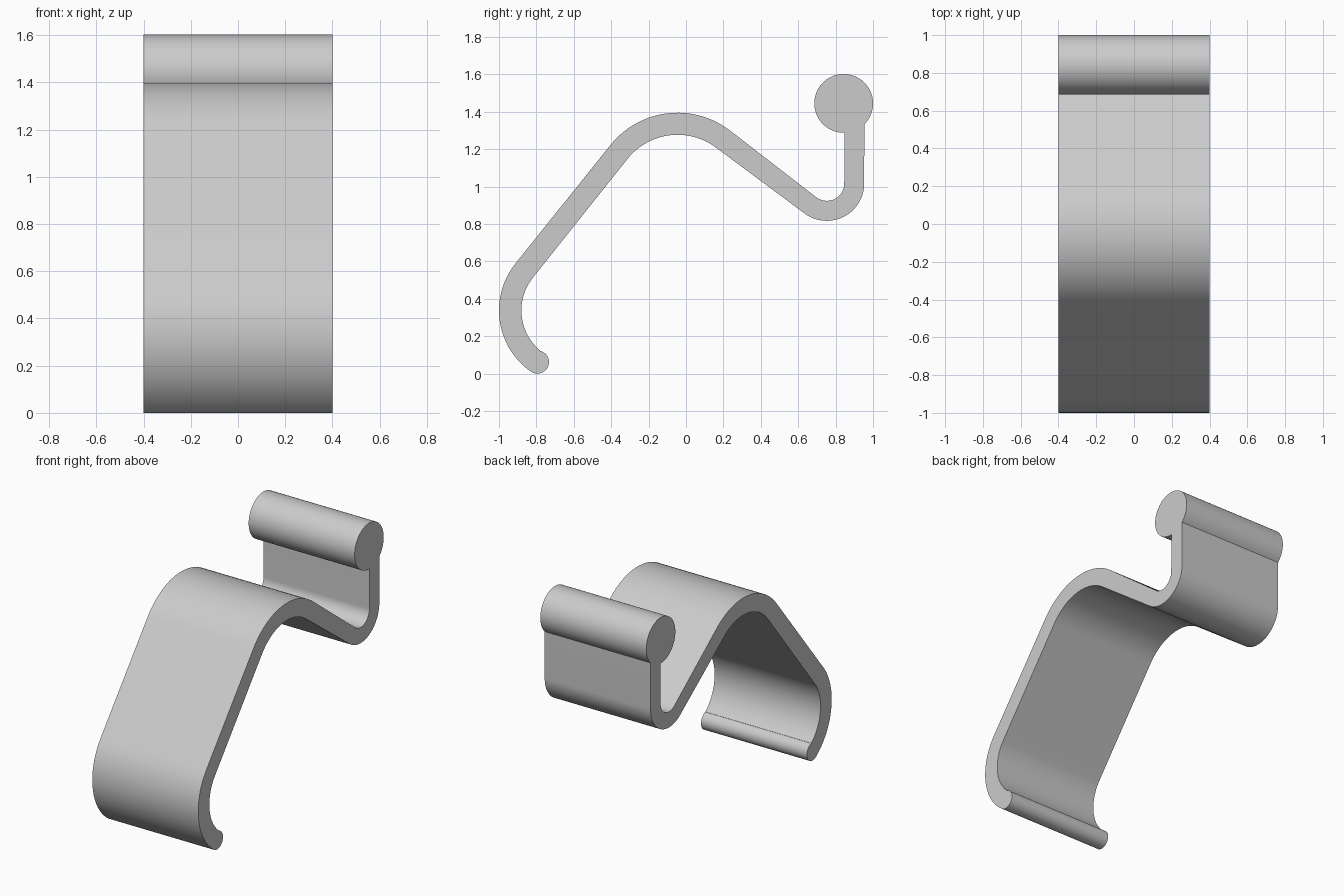
import bpy
import bmesh
from math import cos, sin, radians

cube = bpy.data.objects.get("Cube")
if cube:
    bpy.data.objects.remove(cube, do_unlink=True)

WIDTH = 0.8
LEG = 141.5    # normal direction of the sloping leg
RAMP = 52.7    # normal direction of the rear ramp

grey = bpy.data.materials.new("light grey")
grey.use_nodes = True
grey.diffuse_color = (0.6, 0.6, 0.6, 1)
grey.node_tree.nodes["Principled BSDF"].inputs["Base Color"].default_value = (0.6, 0.6, 0.6, 1)


def arc(centre, radius, start, end):
    """Points in the (y, z) plane along an arc, angles in degrees."""
    steps = max(8, int(abs(end - start) / 4))
    angles = [radians(start + (end - start) * i / steps) for i in range(steps + 1)]
    return [(centre[0] + radius * cos(a), centre[1] + radius * sin(a)) for a in angles]


hook, crest, trough = (-0.6, 0.338), (-0.045, 0.935), (0.753, 1.017)
bulb, tip = (0.843, 1.445), (-0.795, 0.062)

# Closed outline of the bent strip: arcs joined by straight runs
outline = (
    arc(hook, 0.4, 235, LEG)                 # outside of lower hook
    + arc(crest, 0.46, LEG, RAMP)            # top of crest
    + arc(trough, 0.093, RAMP + 180, 360)    # inside of trough
    + arc(bulb, 0.157, 272, -45.5)           # round bead on the stem
    + arc(trough, 0.2, 0, RAMP - 180)        # outside of trough
    + arc(crest, 0.342, RAMP, LEG)           # underside of crest
    + arc(hook, 0.28, LEG, 230)              # inside of lower hook
    + arc(tip, 0.062, 76, -120)              # rounded tip
)

# Extrude the outline across the width
bm = bmesh.new()
side = bm.faces.new([bm.verts.new((-WIDTH / 2, y, z)) for y, z in outline])
extruded = bmesh.ops.extrude_face_region(bm, geom=[side], use_keep_orig=True)
moved = [v for v in extruded["geom"] if isinstance(v, bmesh.types.BMVert)]
bmesh.ops.translate(bm, verts=moved, vec=(WIDTH, 0, 0))
bmesh.ops.recalc_face_normals(bm, faces=bm.faces)

mesh = bpy.data.meshes.new("bent_clip")
bm.to_mesh(mesh)
bm.free()
mesh.materials.append(grey)
clip = bpy.data.objects.new("bent_clip", mesh)
bpy.context.collection.objects.link(clip)

bpy.ops.object.select_all(action="DESELECT")
clip.select_set(True)
bpy.context.view_layer.objects.active = clip
bpy.ops.object.shade_smooth_by_angle(angle=radians(30))
